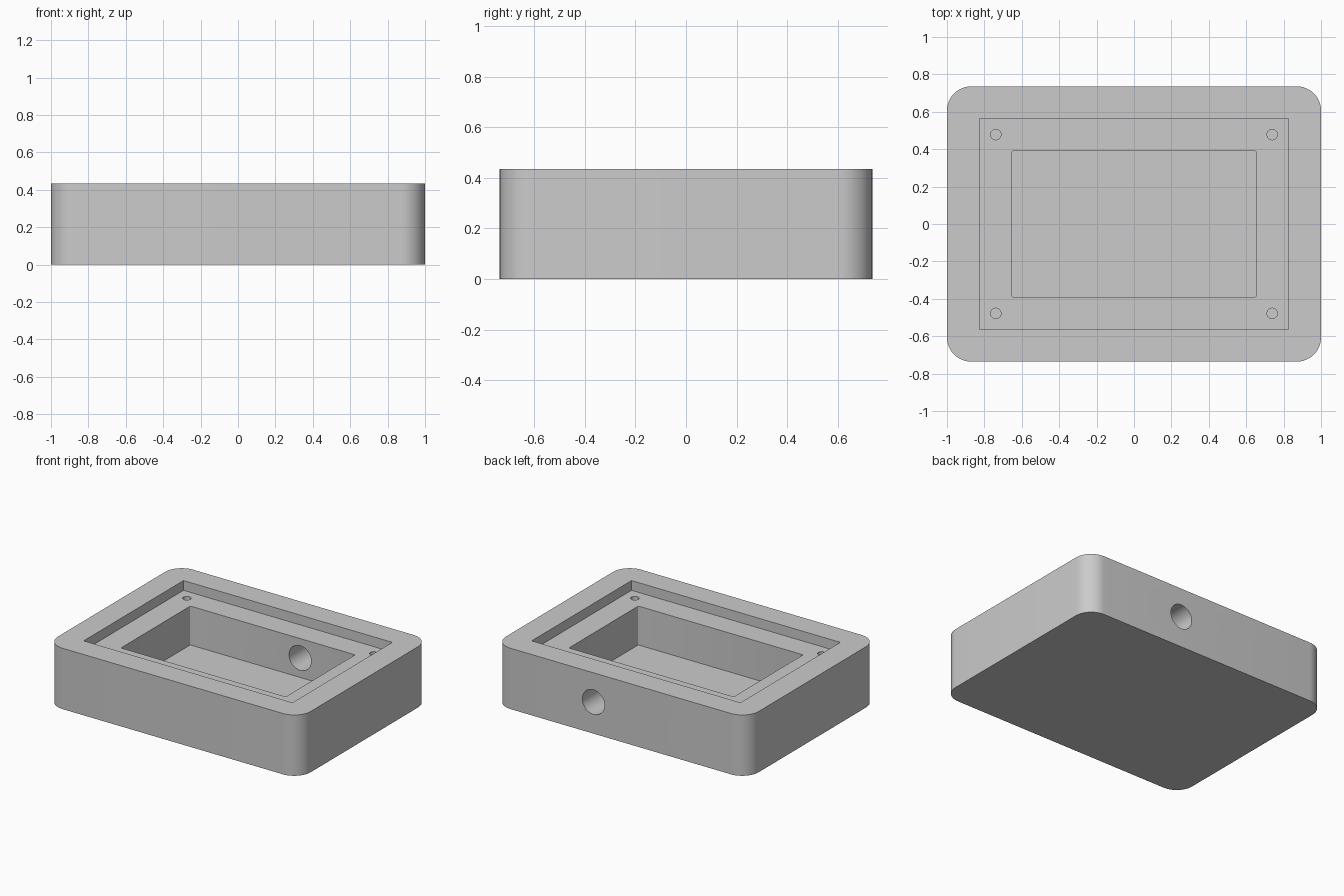
import bpy, bmesh
from math import radians
from mathutils import Matrix

if "Cube" in bpy.data.objects:
    bpy.data.objects.remove(bpy.data.objects["Cube"], do_unlink=True)

HEIGHT, SHELF, FLOOR = 0.435, 0.365, 0.087

grey = bpy.data.materials.new("light grey")
grey.use_nodes = True
grey.diffuse_color = (0.6, 0.6, 0.6, 1)
grey.node_tree.nodes["Principled BSDF"].inputs["Base Color"].default_value = grey.diffuse_color


def finish(name, bm):
    mesh = bpy.data.meshes.new(name)
    bm.to_mesh(mesh)
    bm.free()
    mesh.materials.append(grey)
    obj = bpy.data.objects.new(name, mesh)
    bpy.context.collection.objects.link(obj)
    return obj


def rounded_block(name, half_x, half_y, low, high, radius=0, segments=12):
    """Upright block whose vertical edges may be rounded."""
    bm = bmesh.new()
    bmesh.ops.create_cube(bm, size=1)
    bmesh.ops.scale(bm, vec=(2 * half_x, 2 * half_y, high - low), verts=bm.verts)
    bmesh.ops.translate(bm, vec=(0, 0, (low + high) / 2), verts=bm.verts)
    if radius:
        upright = [e for e in bm.edges
                   if abs(e.verts[0].co.z - e.verts[1].co.z) > (high - low) / 2]
        bmesh.ops.bevel(bm, geom=upright, offset=radius, segments=segments,
                        profile=0.5, affect='EDGES')
    return finish(name, bm)


def cylinder(name, radius, length, centre, tilt=0, sides=32):
    bm = bmesh.new()
    place = Matrix.Translation(centre) @ Matrix.Rotation(tilt, 4, 'X')
    bmesh.ops.create_cone(bm, cap_ends=True, segments=sides, radius1=radius,
                          radius2=radius, depth=length, matrix=place)
    return finish(name, bm)


# Solid body with rounded corners
body = rounded_block("enclosure_body", 1, 0.736, 0, HEIGHT, 0.13)

# Lid recess, inner pocket and cable hole through the back wall
cutters = [
    rounded_block("lid_recess_cutter", 0.826, 0.564, SHELF, HEIGHT + 0.1),
    rounded_block("pocket_cutter", 0.652, 0.392, FLOOR, SHELF + 0.03, 0.009, 3),
    cylinder("cable_hole_cutter", 0.088, 0.5, (0.217, 0.6, 0.226), radians(90), 48),
]

# Blind screw holes in the four shelf corners
for x in (-0.739, 0.739):
    for y in (-0.478, 0.478):
        cutters.append(cylinder("screw_hole_cutter", 0.028, 0.2, (x, y, SHELF - 0.07)))

bpy.ops.object.select_all(action='DESELECT')
bpy.context.view_layer.objects.active = body
body.select_set(True)
for cutter in cutters:
    cut = body.modifiers.new(cutter.name, 'BOOLEAN')
    cut.operation = 'DIFFERENCE'
    cut.solver = 'EXACT'
    cut.object = cutter
    bpy.ops.object.modifier_apply(modifier=cut.name)
    bpy.data.objects.remove(cutter, do_unlink=True)

bpy.ops.object.shade_smooth_by_angle(angle=radians(30))
